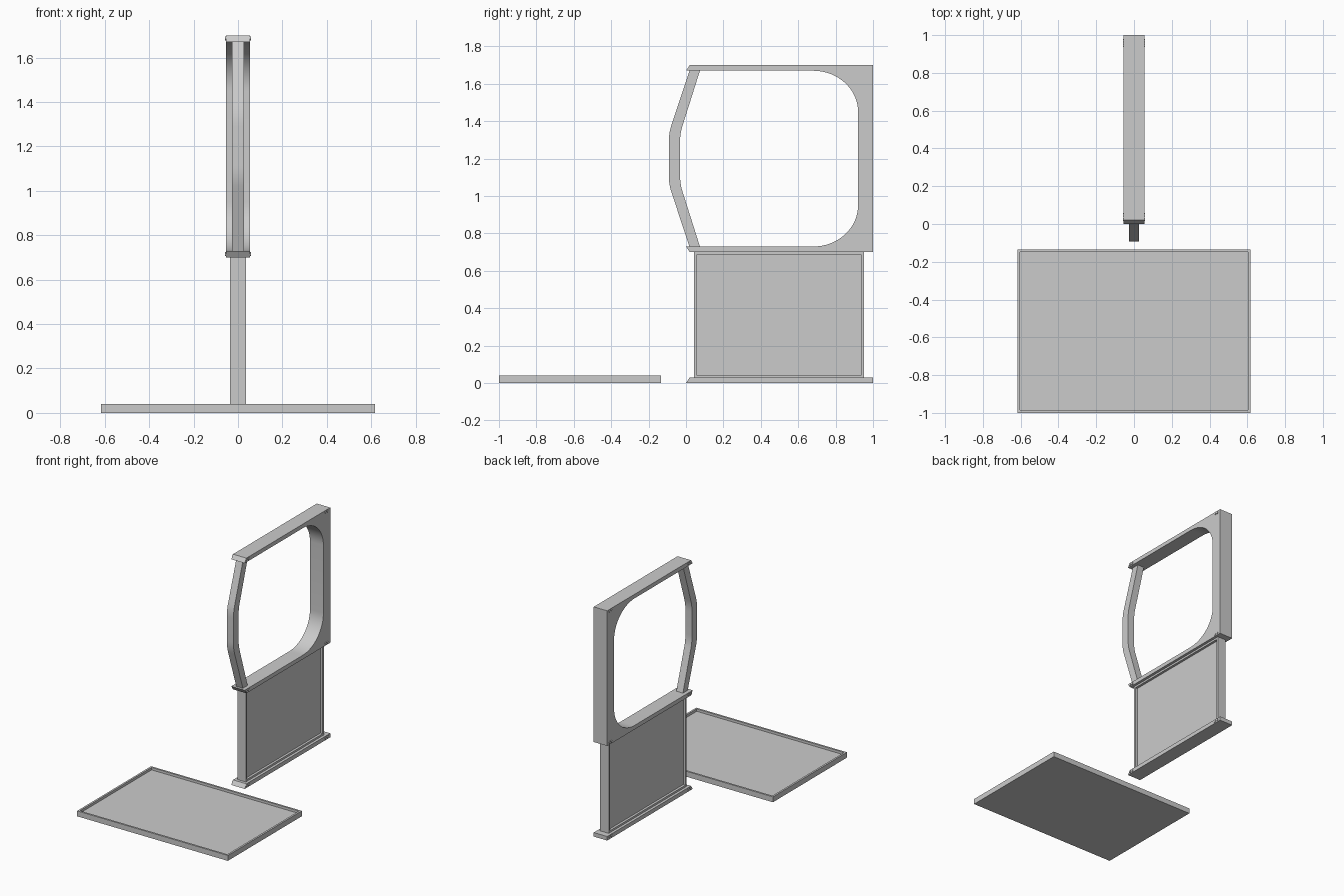
import bpy, bmesh, math
from mathutils import Matrix, Vector

if "Cube" in bpy.data.objects:
    bpy.data.objects.remove(bpy.data.objects["Cube"])

grey = bpy.data.materials.new("neutral_grey")
grey.diffuse_color = (0.6, 0.6, 0.6, 1)
grey.use_nodes = True
grey.node_tree.nodes["Principled BSDF"].inputs["Base Color"].default_value = grey.diffuse_color


def finish(name, bm, smooth=False):
    bmesh.ops.recalc_face_normals(bm, faces=bm.faces[:])
    me = bpy.data.meshes.new(name)
    bm.to_mesh(me)
    bm.free()
    me.materials.append(grey)
    ob = bpy.data.objects.new(name, me)
    bpy.context.collection.objects.link(ob)
    if smooth:
        bpy.ops.object.select_all(action='DESELECT')
        ob.select_set(True)
        bpy.context.view_layer.objects.active = ob
        bpy.ops.object.shade_smooth_by_angle(angle=math.radians(30))
    return ob


def extrude_x(name, profile, half, smooth=False):
    """Extrude a (y, z) outline symmetrically along x."""
    bm = bmesh.new()
    face = bm.faces.new([bm.verts.new((-half, y, z)) for y, z in profile])
    res = bmesh.ops.extrude_face_region(bm, geom=[face])
    verts = [g for g in res['geom'] if isinstance(g, bmesh.types.BMVert)]
    bmesh.ops.translate(bm, verts=verts, vec=(2 * half, 0, 0))
    return finish(name, bm, smooth)


def recessed_box(name, lo, hi, normals, rim, depth):
    """Box with a rimmed recess on every side listed in normals."""
    bm = bmesh.new()
    lo, hi = Vector(lo), Vector(hi)
    bmesh.ops.create_cube(bm, size=1, matrix=Matrix.Translation((lo + hi) / 2)
                          @ Matrix.Diagonal((*(hi - lo), 1)))
    bm.normal_update()
    for n in map(Vector, normals):
        f = next(f for f in bm.faces if f.normal.dot(n) > 0.9)
        bmesh.ops.inset_region(bm, faces=[f], thickness=rim)
        res = bmesh.ops.extrude_face_region(bm, geom=[f])
        verts = [g for g in res['geom'] if isinstance(g, bmesh.types.BMVert)]
        bmesh.ops.translate(bm, verts=verts, vec=-n * depth)
        if f.is_valid:
            bmesh.ops.delete(bm, geom=[f], context='FACES_ONLY')
        bm.normal_update()
    return finish(name, bm)


def mirror_z(points, mid=1.2):
    return points + [(y, 2 * mid - z) for y, z in reversed(points)]


# Flat tray lying in front
recessed_box("tray", (-0.617, -1, 0), (0.617, -0.135, 0.04), [(0, 0, 1)], 0.02, 0.018)

# Lower upright panel, recessed on both sides
recessed_box("lower_panel", (-0.035, 0.042, 0.03), (0.035, 0.953, 0.70),
             [(1, 0, 0), (-1, 0, 0)], 0.02, 0.018)

# Bottom rail with slanted front end
extrude_x("bottom_rail", [(0, 0), (1, 0), (1, 0.03), (0.02, 0.03)], 0.055)

# Upper C-shaped frame with rounded inner corners
arc = [(0.68 + 0.24 * math.cos(a), 1.45 + 0.22 * math.sin(a))
       for a in [math.pi / 2 * i / 16 for i in range(17)]]
half_frame = [(1, 1.70), (0.02, 1.70), (0, 1.67)] + arc[::-1]
extrude_x("upper_frame", mirror_z(half_frame), 0.055, True)

# Bowed front bar with softened bends


def bend(p0, p1, p2, n=6):
    return [tuple((1 - t) ** 2 * a + 2 * t * (1 - t) * b + t * t * c
                  for a, b, c in zip(p0, p1, p2)) for t in [i / n for i in range(n + 1)]]


outer = [(0.02, 1.675)] + bend((-0.076, 1.385), (-0.092, 1.34), (-0.092, 1.29))
inner = [(0.076, 1.675)] + bend((-0.019, 1.375), (-0.032, 1.335), (-0.032, 1.285))
extrude_x("front_bar", mirror_z(outer) + mirror_z(inner)[::-1], 0.027, True)

# Screw heads on both sides of each rail
bm = bmesh.new()
for z in (0.015, 0.715, 1.685):
    for y in (0.024, 0.048, 0.946, 0.97):
        for side in (-1, 1):
            bmesh.ops.create_cone(
                bm, cap_ends=True, segments=16, radius1=0.009, radius2=0.009, depth=0.01,
                matrix=Matrix.Translation((side * 0.0545, y, z)) @ Matrix.Rotation(math.pi / 2, 4, 'Y'))
finish("screw_heads", bm, True)
